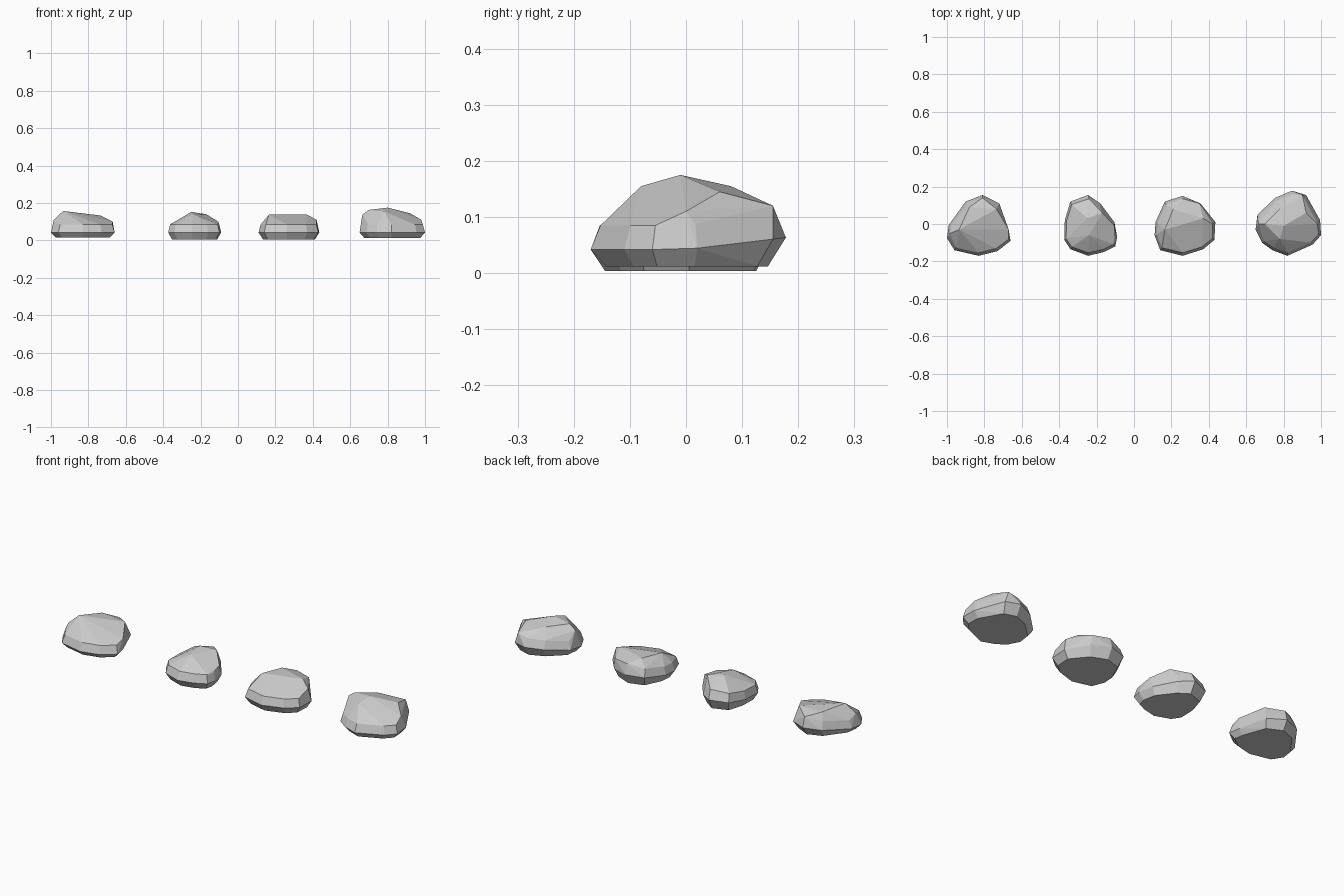
import bpy, bmesh


def rock(name, center, base_z, outline, crown):
    """Faceted stone: flat base, widest ring, sloping shoulder and crown points."""
    cx, cy = center
    points = []
    for x, y in outline:
        dx, dy = x - cx, y - cy
        back = max(0, y) * 0.12
        points.append((x, y, 0.042 + back))                                # widest ring
        points.append((cx + dx * 0.85, cy + dy * 0.83, base_z))            # base edge
        points.append((cx + dx * 0.93, cy + dy * 0.89, 0.085 + back))      # shoulder
    points += crown

    bm = bmesh.new()
    for p in points:
        bm.verts.new(p)
    hull = bmesh.ops.convex_hull(bm, input=bm.verts[:])
    loose = [v for v in bm.verts if not v.link_faces]
    bmesh.ops.delete(bm, geom=loose, context='VERTS')
    bmesh.ops.dissolve_limit(bm, angle_limit=0.1, verts=bm.verts[:], edges=bm.edges[:])
    bmesh.ops.recalc_face_normals(bm, faces=bm.faces[:])
    mesh = bpy.data.meshes.new(name)
    bm.to_mesh(mesh)
    bm.free()
    obj = bpy.data.objects.new(name, mesh)
    bpy.context.collection.objects.link(obj)
    return obj


# Wedge-shaped stone, highest at its left end
rock("wedge_rock", (-0.83, -0.02), 0.015,
     [(-0.81, 0.155), (-0.72, 0.11), (-0.67, -0.03), (-0.66, -0.09), (-0.73, -0.145),
      (-0.83, -0.17), (-0.96, -0.14), (-1.0, -0.075), (-0.99, -0.005), (-0.90, 0.12)],
     [(-0.935, -0.03, 0.157), (-0.985, -0.05, 0.11), (-0.88, 0.09, 0.14),
      (-0.735, 0.08, 0.133), (-0.67, -0.03, 0.1), (-0.81, 0.14, 0.115)])

# Narrow stone with a central peak
rock("peaked_rock", (-0.235, -0.02), 0.004,
     [(-0.245, 0.155), (-0.34, 0.12), (-0.37, 0.02), (-0.373, -0.085), (-0.34, -0.135),
      (-0.245, -0.17), (-0.16, -0.15), (-0.1, -0.12), (-0.09, -0.07), (-0.105, 0.01), (-0.18, 0.11)],
     [(-0.25, 0.03, 0.152), (-0.17, 0.06, 0.14), (-0.31, 0.0, 0.115),
      (-0.105, -0.01, 0.1), (-0.24, -0.06, 0.142), (-0.24, 0.135, 0.11)])

# Broad flat-topped stone
rock("flat_rock", (0.272, -0.02), 0.004,
     [(0.26, 0.15), (0.355, 0.11), (0.435, 0.01), (0.43, -0.085), (0.37, -0.135),
      (0.26, -0.17), (0.14, -0.14), (0.11, -0.06), (0.115, 0.01), (0.165, 0.12)],
     [(0.165, -0.03, 0.137), (0.21, 0.08, 0.137), (0.37, 0.03, 0.137),
      (0.42, 0.0, 0.11), (0.35, 0.11, 0.11), (0.26, 0.135, 0.115)])

# Largest stone, rounded top with a raised back corner
rock("large_rock", (0.825, -0.01), 0.012,
     [(0.845, 0.178), (0.92, 0.155), (0.995, 0.02), (1.0, -0.06), (0.955, -0.11),
      (0.82, -0.17), (0.74, -0.14), (0.685, -0.1), (0.65, -0.03), (0.66, 0.05), (0.755, 0.14)],
     [(0.8, -0.01, 0.175), (0.7, 0.0, 0.163), (0.78, -0.08, 0.155), (0.665, 0.0, 0.138),
      (0.92, 0.06, 0.145), (0.9, 0.155, 0.12), (0.98, 0.0, 0.11), (0.78, 0.08, 0.155),
      (0.83, 0.0, -0.0 + 0.012)])
